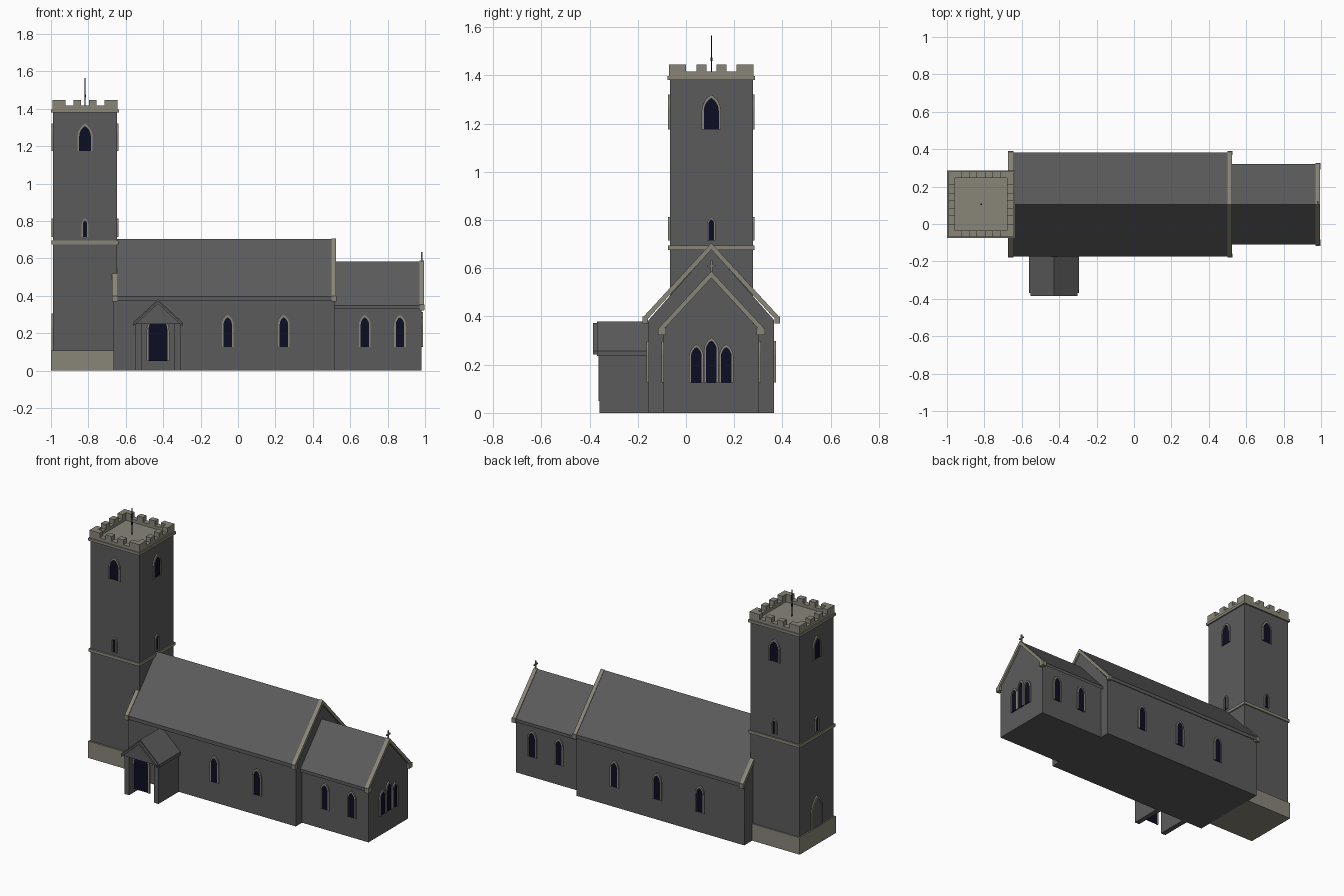
import bpy, bmesh, math

cube = bpy.data.objects.get("Cube")
if cube:
    bpy.data.objects.remove(cube, do_unlink=True)


def material(name, rgb):
    m = bpy.data.materials.new(name)
    m.use_nodes = True
    m.diffuse_color = (*rgb, 1)
    m.node_tree.nodes["Principled BSDF"].inputs["Base Color"].default_value = (*rgb, 1)
    return m


WALL = material("dark grey stone", (0.105, 0.105, 0.105))
TRIM = material("pale dressed stone", (0.25, 0.24, 0.19))
GLASS = material("dark navy glass", (0.004, 0.004, 0.018))
IRON = material("black iron", (0.008, 0.008, 0.008))


def prism(name, axis, pts, a, b, mat):
    """Extrude a profile (across, up) along the x or y axis from a to b."""
    bm = bmesh.new()
    rings = []
    for d in (a, b):
        rings.append([bm.verts.new((d, u, v) if axis == "x" else (u, d, v)) for u, v in pts])
    n = len(pts)
    for ring in rings:
        bm.faces.new(ring)
    for i in range(n):
        j = (i + 1) % n
        bm.faces.new((rings[0][i], rings[0][j], rings[1][j], rings[1][i]))
    bmesh.ops.recalc_face_normals(bm, faces=bm.faces)
    mesh = bpy.data.meshes.new(name)
    bm.to_mesh(mesh)
    bm.free()
    mesh.materials.append(mat)
    ob = bpy.data.objects.new(name, mesh)
    bpy.context.collection.objects.link(ob)
    return ob


def box(name, x0, x1, y0, y1, z0, z1, mat):
    return prism(name, "x", [(y0, z0), (y1, z0), (y1, z1), (y0, z1)], x0, x1, mat)


def chevron(mid, half, eave, apex, t):
    """Inverted V of vertical thickness t."""
    return [(mid - half, eave), (mid, apex), (mid + half, eave),
            (mid + half, eave - t), (mid, apex - t), (mid - half, eave - t)]


def house(mid, half, eave, apex):
    return [(mid - half, 0), (mid + half, 0), (mid + half, eave), (mid, apex), (mid - half, eave)]


def arch(mid, w, z0, z1, steps=5):
    """Pointed arch outline, from bottom left over the tip to bottom right."""
    rise = 0.866 * w
    left = []
    for i in range(steps + 1):
        a = math.radians(60 * i / steps)
        left.append((w / 2 - w * math.cos(a), z1 - rise + w * math.sin(a)))
    left = [(-w / 2, z0)] + left
    right = [(-u, v) for u, v in reversed(left[:-1])]
    return [(mid + u, v) for u, v in left + right]


def window(name, axis, plane, out, mid, w, z0, z1, t=0.009, fill=GLASS):
    """Arched pane with a raised stone surround; out is the outward sign."""
    outer = arch(mid, w, z0, z1)
    inner = arch(mid, w - 2 * t, z0, z1 - 1.5 * t)
    prism(name + "_surround", axis, outer + inner[::-1], plane - out * 0.001, plane + out * 0.008, TRIM)
    prism(name + "_pane", axis, inner, plane - out * 0.001, plane + out * 0.004, fill)


CY = 0.105     # centre line of the building
TX = -0.818    # tower centre


def tower_block(name, half, z0, z1, mat):
    return box(name, TX - half, TX + half, CY - half, CY + half, z0, z1, mat)


# Tower
T = 0.172
tower_block("tower_shaft", T, 0.02, 1.39, WALL)
tower_block("tower_plinth", 0.181, 0, 0.107, TRIM)
tower_block("tower_string_course", 0.179, 0.675, 0.694, TRIM)
tower_block("tower_cornice", 0.181, 1.38, 1.397, TRIM)

# Parapet walls and battlements
P, IN = 0.175, 0.14
for s, side in ((-1, "low"), (1, "high")):
    xa, xb = sorted((TX + s * IN, TX + s * P))
    ya, yb = sorted((CY + s * IN, CY + s * P))
    box(f"parapet_x_{side}", xa, xb, CY - P, CY + P, 1.39, 1.416, TRIM)
    box(f"parapet_y_{side}", TX - IN, TX + IN, ya, yb, 1.39, 1.416, TRIM)
    for m in (-1, 1):
        for near, far, kind in ((0.021, 0.062, "merlon"), (0.104, P, "corner_merlon")):
            u0, u1 = sorted((m * near, m * far))
            box(f"{kind}_x", xa, xb, CY + u0, CY + u1, 1.414, 1.446, TRIM)
            box(f"{kind}_y", TX + u0, TX + u1, ya, yb, 1.414, 1.446, TRIM)

# Mast on the tower roof
box("mast", TX - 0.002, TX + 0.002, CY - 0.002, CY + 0.002, 1.39, 1.565, IRON)
box("mast_collar", TX - 0.004, TX + 0.004, CY - 0.004, CY + 0.004, 1.46, 1.475, IRON)

# Tower openings on all four sides
for axis, centre, mid in (("x", TX, CY), ("y", CY, TX)):
    for s in (-1, 1):
        plane = centre + s * T
        window("belfry_window", axis, plane, s, mid, 0.08, 1.175, 1.32)
        window("stair_window", axis, plane, s, mid, 0.035, 0.715, 0.812, 0.006)
window("west_door", "x", TX - T, -1, CY, 0.11, 0.105, 0.305, 0.009, WALL)

# Nave
prism("nave_walls", "x", house(CY, 0.26, 0.385, 0.68), -0.665, 0.515, WALL)
prism("nave_roof", "x", chevron(CY, 0.278, 0.397, 0.702, 0.023), -0.65, 0.505, WALL)

# Chancel
prism("chancel_walls", "x", house(CY, 0.198, 0.345, 0.565), 0.5, 0.982, WALL)
prism("chancel_roof", "x", chevron(CY, 0.215, 0.348, 0.584, 0.02), 0.51, 0.975, WALL)

# Gable copings with kneeler stones at their feet
for name, x0, x1, half, eave, apex, foot in (
        ("nave_west", -0.673, -0.648, 0.283, 0.397, 0.705, 0.02),
        ("nave_east", 0.5, 0.524, 0.283, 0.397, 0.705, 0.02),
        ("chancel_east", 0.97, 0.994, 0.22, 0.35, 0.588, 0.033)):
    prism(name + "_coping", "x", chevron(CY, half, eave, apex, 0.028), x0, x1, TRIM)
    for s in (-1, 1):
        y0, y1 = sorted((CY + s * (half - foot), CY + s * (half + 0.002)))
        box(name + "_kneeler", x0, x1 + 0.003, y0, y1, eave - 0.027, eave + 0.002, TRIM)

# Gable cross
box("cross_upright", 0.978, 0.986, CY - 0.004, CY + 0.004, 0.58, 0.634, TRIM)
box("cross_arms", 0.978, 0.986, CY - 0.018, CY + 0.018, 0.606, 0.614, TRIM)

# Side windows
for s in (-1, 1):
    for x in (-0.355, -0.055, 0.245):
        if s > 0 or x > -0.3:
            window("nave_window", "y", CY + s * 0.26, s, x, 0.062, 0.127, 0.298)
    for x in (0.678, 0.866):
        window("chancel_window", "y", CY + s * 0.198, s, x, 0.062, 0.127, 0.298)

# East triple lancet
for off, top in ((-0.062, 0.285), (0, 0.312), (0.062, 0.285)):
    window("east_lancet", "x", 0.982, 1, CY + off, 0.06, 0.125, top, 0.008)

# Porch: two side walls, gable, roof and the arched doorway
PX = -0.428
for s, side in ((-1, "right"), (1, "left")):
    x0, x1 = sorted((PX + s * 0.087, PX + s * 0.12))
    box(f"porch_wall_{side}", x0, x1, -0.358, -0.15, 0, 0.255, WALL)
prism("porch_gable", "y", [(PX - 0.125, 0.25), (PX + 0.125, 0.25), (PX, 0.365)], -0.375, -0.35, WALL)
prism("porch_roof", "y", chevron(PX, 0.133, 0.257, 0.38, 0.02), -0.37, -0.15, WALL)
prism("porch_bargeboard", "y", chevron(PX, 0.125, 0.257, 0.372, 0.015), -0.386, -0.365, WALL)
window("porch_door", "y", -0.354, -1, PX, 0.122, 0.05, 0.315, 0.01)
